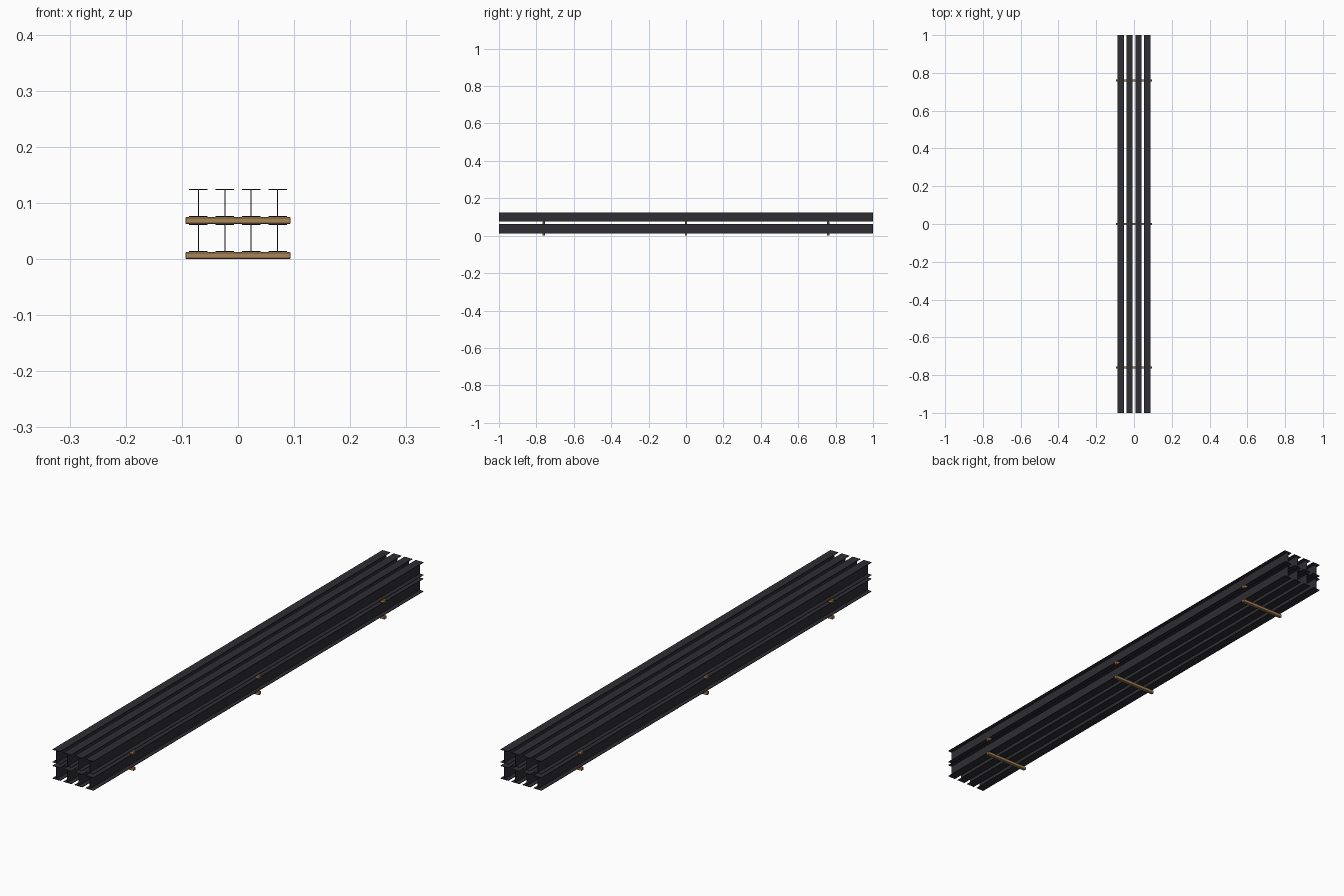
import bpy
import bmesh

if "Cube" in bpy.data.objects:
    bpy.data.objects.remove(bpy.data.objects["Cube"], do_unlink=True)


def make_material(name, color):
    mat = bpy.data.materials.new(name)
    mat.use_nodes = True
    mat.diffuse_color = color
    mat.node_tree.nodes["Principled BSDF"].inputs["Base Color"].default_value = color
    return mat


steel = make_material("dark steel", (0.026, 0.026, 0.033, 1))
wood = make_material("timber brown", (0.40, 0.235, 0.10, 1))

LENGTH = 2.0
BEAM_W, BEAM_H = 0.033, 0.05
FLANGE, WEB = 0.002, 0.0018
TIMBER = 0.0125
TIMBER_LENGTH = 0.188
SPACING = 0.047


def extruded(name, profile, axis, length, location, mat):
    """Extrude a closed 2D profile (side, up) along x or y, centred on location."""
    bm = bmesh.new()
    half = length / 2
    place = (lambda s, u: (s, -half, u)) if axis == "y" else (lambda s, u: (-half, s, u))
    face = bm.faces.new([bm.verts.new(place(s, u)) for s, u in profile])
    grown = bmesh.ops.extrude_face_region(bm, geom=[face])["geom"]
    shift = (0, length, 0) if axis == "y" else (length, 0, 0)
    bmesh.ops.translate(bm, vec=shift, verts=[v for v in grown if isinstance(v, bmesh.types.BMVert)])
    bmesh.ops.recalc_face_normals(bm, faces=bm.faces)
    mesh = bpy.data.meshes.new(name)
    bm.to_mesh(mesh)
    bm.free()
    mesh.materials.append(mat)
    obj = bpy.data.objects.new(name, mesh)
    obj.location = location
    bpy.context.collection.objects.link(obj)
    return obj


# I-beam section: right half, then mirrored for the left
w, t, h = BEAM_W / 2, WEB / 2, BEAM_H
right_half = [(w, 0), (w, FLANGE), (t, FLANGE), (t, h - FLANGE), (w, h - FLANGE), (w, h)]
beam_profile = right_half + [(-s, u) for s, u in reversed(right_half)]

# Square timber section
q = TIMBER / 2
timber_profile = [(-q, 0), (q, 0), (q, TIMBER), (-q, TIMBER)]

# Two layers, each of three spacer timbers under four beams
for layer, base in (("lower", 0), ("upper", TIMBER + BEAM_H)):
    for place, y in (("front", -0.76), ("middle", 0), ("back", 0.76)):
        timber = extruded(f"{layer}_{place}_timber", timber_profile, "x",
                          TIMBER_LENGTH, (0, y, base), wood)
        bevel = timber.modifiers.new("worn edges", "BEVEL")
        bevel.width = 0.0015
        bevel.segments = 1
    for i in range(4):
        extruded(f"{layer}_beam_{i + 1}", beam_profile, "y", LENGTH,
                 ((i - 1.5) * SPACING, 0, base + TIMBER), steel)
